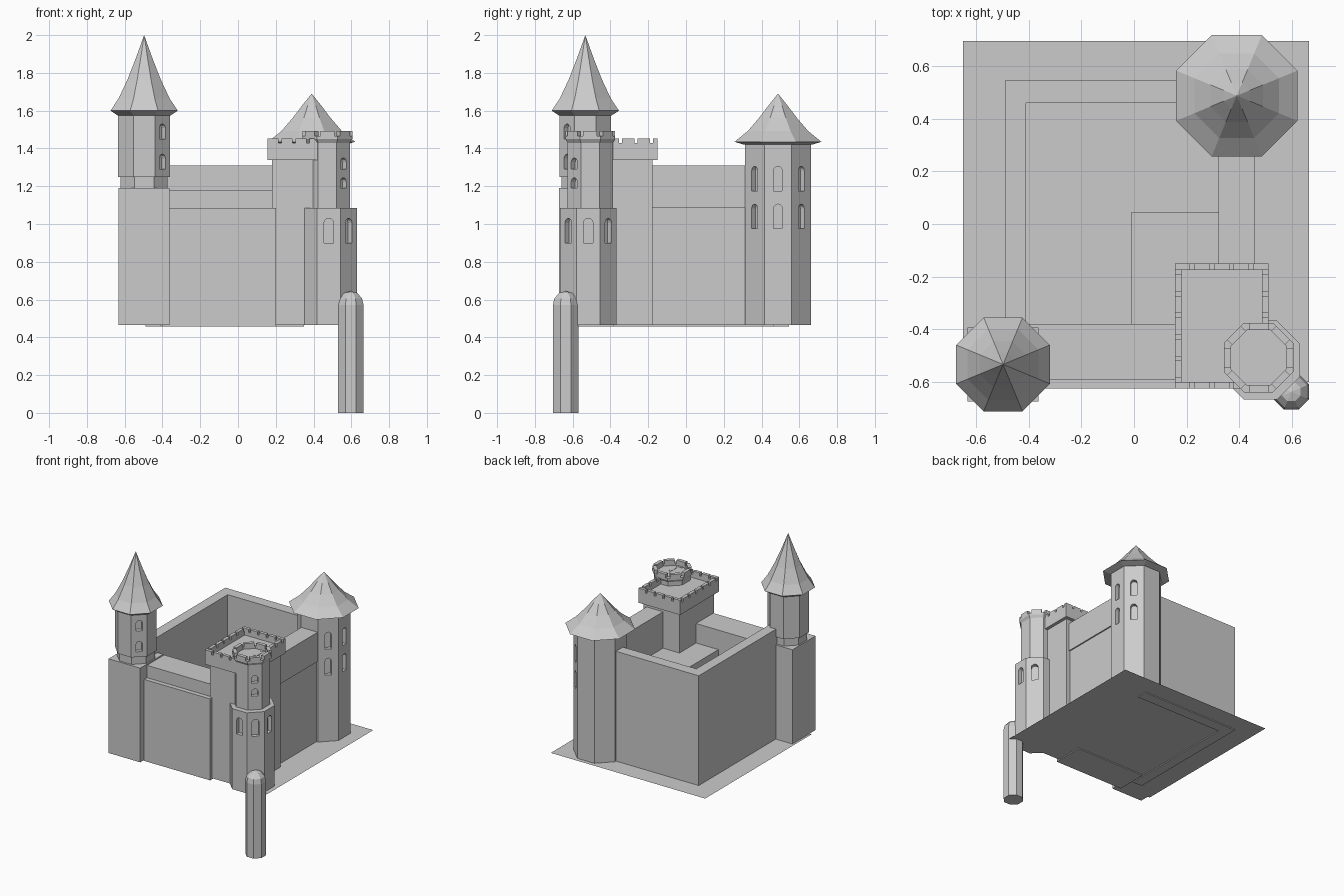
import bpy, bmesh
from math import pi, cos, sin, radians
from mathutils import Matrix, Vector

cube = bpy.data.objects.get("Cube")
if cube:
    bpy.data.objects.remove(cube)

stone = bpy.data.materials.new("grey_stone")
stone.use_nodes = True
GREY = (0.6, 0.6, 0.6, 1)
stone.diffuse_color = GREY
stone.node_tree.nodes["Principled BSDF"].inputs["Base Color"].default_value = GREY

GROUND = 0.465


def finish(name, bm):
    bmesh.ops.recalc_face_normals(bm, faces=bm.faces)
    mesh = bpy.data.meshes.new(name)
    bm.to_mesh(mesh)
    bm.free()
    mesh.materials.append(stone)
    obj = bpy.data.objects.new(name, mesh)
    bpy.context.collection.objects.link(obj)
    return obj


def add_box(bm, x0, x1, y0, y1, z0, z1):
    size = Matrix.Diagonal((x1 - x0, y1 - y0, z1 - z0, 1))
    place = Matrix.Translation(((x0 + x1) / 2, (y0 + y1) / 2, (z0 + z1) / 2))
    bmesh.ops.create_cube(bm, size=1, matrix=place @ size)


def box(name, *bounds):
    bm = bmesh.new()
    add_box(bm, *bounds)
    return finish(name, bm)


def octagon(name, centre, profile):
    """Eight-sided solid from (apothem, height) rings; apothem 0 is a point."""
    bm = bmesh.new()
    rings = []
    for a, z in profile:
        r = a / cos(pi / 8)
        angles = [pi / 8 + i * pi / 4 for i in range(8)] if a else [0]
        rings.append([bm.verts.new((centre[0] + r * cos(t), centre[1] + r * sin(t), z))
                      for t in angles])
    for low, high in zip(rings, rings[1:]):
        for i in range(8):
            j = (i + 1) % 8
            top = [high[0]] if len(high) == 1 else [high[j], high[i]]
            bm.faces.new([low[i], low[j]] + top)
    for ring in (rings[0], rings[-1]):
        if len(ring) > 1:
            bm.faces.new(ring)
    return finish(name, bm)


def cut_windows(tower, centre, apothem, angles, spans, width, depth=0.03):
    """Sink arched windows into the given faces of an octagonal tower."""
    bm = bmesh.new()
    h = width / 2
    for deg in angles:
        turn = Matrix.Translation((*centre, 0)) @ Matrix.Rotation(radians(deg), 4, "Z")
        for z0, z1 in spans:
            arch = [(-h, z0), (h, z0)]
            arch += [(h * cos(t), z1 - h + h * sin(t)) for t in [i * pi / 6 for i in range(7)]]
            rows = [[bm.verts.new(turn @ Vector((x, y, z))) for y, z in arch]
                    for x in (apothem - depth, apothem + 0.02)]
            n = len(arch)
            for i in range(n):
                j = (i + 1) % n
                bm.faces.new((rows[0][i], rows[0][j], rows[1][j], rows[1][i]))
            for row in rows:
                bm.faces.new(row)
    cutter = finish("window_cutter", bm)
    mod = tower.modifiers.new("windows", "BOOLEAN")
    mod.operation, mod.solver, mod.object = "DIFFERENCE", "EXACT", cutter
    graph = bpy.context.evaluated_depsgraph_get()
    mesh = bpy.data.meshes.new_from_object(tower.evaluated_get(graph))
    tower.modifiers.clear()
    tower.data = mesh
    bpy.data.objects.remove(cutter)


# Ground sheet
bm = bmesh.new()
bm.faces.new([bm.verts.new((x, y, GROUND)) for x, y in
              ((-0.65, -0.6), (0.665, -0.6), (0.665, 0.695), (-0.65, 0.695))])
finish("ground", bm)

# Curtain walls and inner hall
FOOT = 0.458
box("left_wall", -0.49, -0.41, -0.5, 0.545, FOOT, 1.31)
box("back_wall", -0.41, 0.35, 0.46, 0.545, FOOT, 1.31)
box("front_wall", -0.4, 0.2, -0.59, -0.38, FOOT, 1.18)
box("front_wall_ledge", -0.4, 0.2, -0.625, -0.59, FOOT, 1.085)
box("right_wall", 0.32, 0.45, -0.2, 0.4, GROUND, 1.085)
box("right_wall_top", 0.32, 0.46, -0.2, 0.4, 1.085, 1.31)
box("inner_hall", -0.01, 0.32, -0.38, 0.045, GROUND, 1.03)

# Tall corner tower on a square base
c = (-0.497, -0.533)
box("corner_tower_base", -0.632, -0.362, -0.673, -0.392, GROUND, 1.19)
octagon("corner_tower_neck", c, [(0.125, 1.19), (0.125, 1.255)])
tower = octagon("corner_tower", c, [(0.137, 1.25), (0.137, 1.6)])
cut_windows(tower, c, 0.137, [-45], [(1.29, 1.37), (1.45, 1.53)], 0.045)
octagon("corner_tower_roof", c, [(0.14, 1.575), (0.178, 1.6), (0.135, 1.665),
                                 (0.088, 1.765), (0.045, 1.875), (0, 2.0)])

# Wide round tower
c = (0.39, 0.487)
tower = octagon("wide_tower", c, [(0.175, GROUND), (0.175, 1.44)])
cut_windows(tower, c, 0.175, [-45, 0, 45], [(0.975, 1.105), (1.175, 1.305)], 0.045)
octagon("wide_tower_roof", c, [(0.18, 1.42), (0.23, 1.435), (0.16, 1.492),
                               (0.1, 1.562), (0.05, 1.628), (0, 1.69)])

# Square keep with overhanging parapet
box("keep", 0.18, 0.485, -0.6, -0.178, GROUND, 1.35)
X0, X1, Y0, Y1, RIM = 0.155, 0.51, -0.625, -0.15, 0.025
box("keep_floor", X0, X1, Y0, Y1, 1.34, 1.4)
bm = bmesh.new()
add_box(bm, X0, X1, Y0, Y0 + RIM, 1.4, 1.428)
add_box(bm, X0, X1, Y1 - RIM, Y1, 1.4, 1.428)
add_box(bm, X0, X0 + RIM, Y0 + RIM, Y1 - RIM, 1.4, 1.428)
add_box(bm, X1 - RIM, X1, Y0 + RIM, Y1 - RIM, 1.4, 1.428)
finish("keep_parapet", bm)

bm = bmesh.new()
GAP = 0.016
for i in range(5):
    w = (X1 - X0 + GAP) / 5
    x = X0 + i * w
    for y in (Y0, Y1 - RIM):
        add_box(bm, x, x + w - GAP, y, y + RIM, 1.428, 1.452)
    w = (Y1 - Y0 - 2 * RIM - GAP) / 5
    y = Y0 + RIM + GAP + i * w
    for x in (X0, X1 - RIM):
        add_box(bm, x, x + RIM, y, y + w - GAP, 1.428, 1.452)
finish("keep_merlons", bm)

# Stepped front tower with crown
c = (0.48, -0.517)
tower = octagon("front_tower_lower", c, [(0.15, GROUND), (0.15, 1.085)])
cut_windows(tower, c, 0.15, [-90, -45, 0, 45], [(0.9, 1.03)], 0.05)
c = (0.473, -0.507)
tower = octagon("front_tower_upper", c, [(0.12, 1.08), (0.12, 1.45)])
cut_windows(tower, c, 0.12, [-45], [(1.19, 1.245), (1.29, 1.35)], 0.045)
octagon("front_tower_crown", c, [(0.12, 1.43), (0.132, 1.45), (0.132, 1.465),
                                 (0.105, 1.465), (0.105, 1.44)])
bm = bmesh.new()
for i in range(8):
    start = len(bm.verts)
    add_box(bm, 0.105, 0.132, -0.037, 0.037, 1.465, 1.492)
    bm.verts.ensure_lookup_table()
    bmesh.ops.transform(bm, verts=bm.verts[start:], matrix=Matrix.Translation((*c, 0))
                        @ Matrix.Rotation(i * pi / 4, 4, "Z"))
finish("front_tower_merlons", bm)

# Slim domed turret reaching below the ground sheet
octagon("hanging_turret", (0.597, -0.637), [(0.068, 0), (0.068, 0.57), (0.06, 0.605),
                                            (0.035, 0.635), (0, 0.645)])
